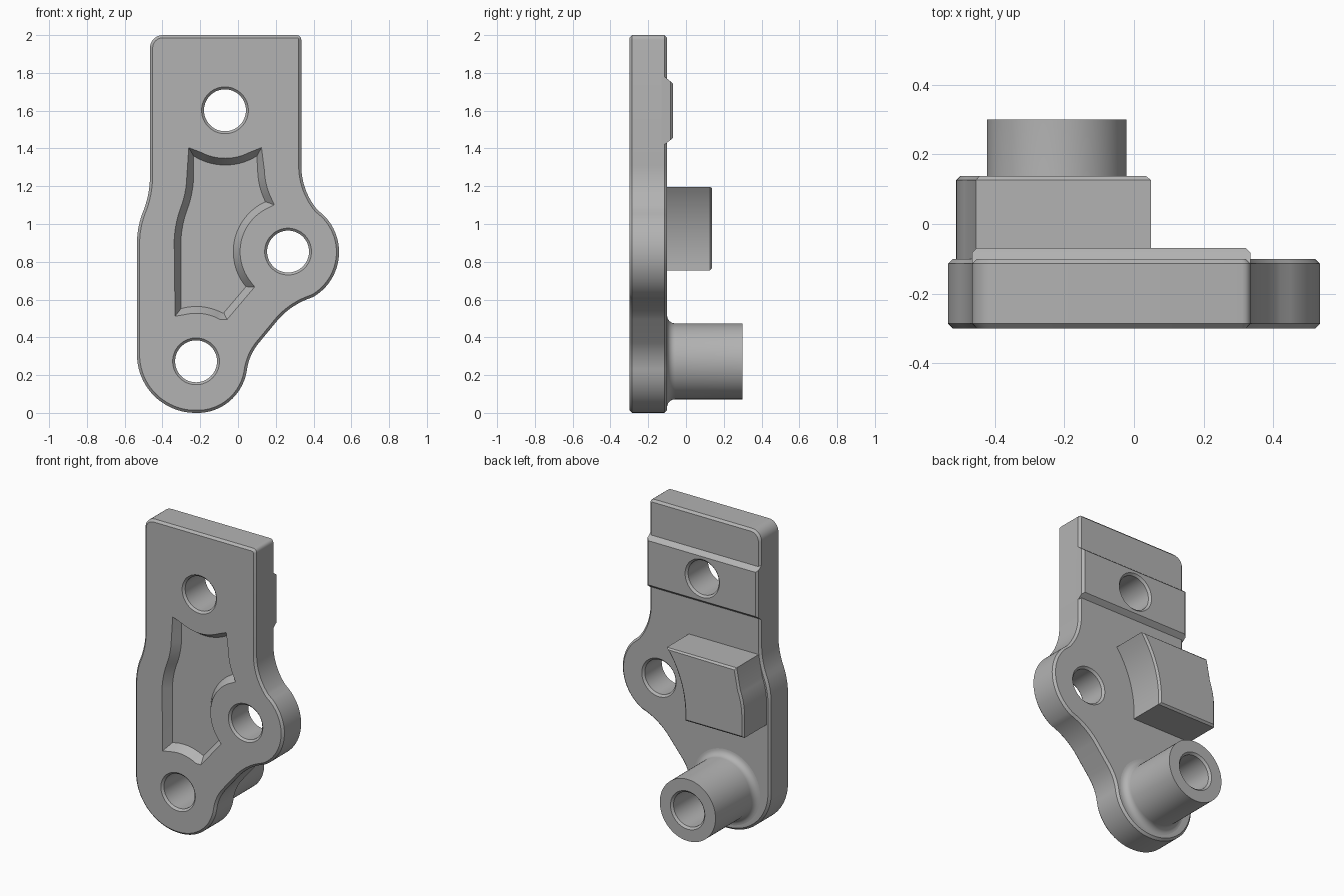
import bpy, bmesh, math
from mathutils import Vector

if "Cube" in bpy.data.objects:
    bpy.data.objects.remove(bpy.data.objects["Cube"], do_unlink=True)

grey = bpy.data.materials.new("machined_grey")
grey.use_nodes = True
tone = (0.45, 0.45, 0.45, 1)
grey.diffuse_color = tone
grey.node_tree.nodes["Principled BSDF"].inputs["Base Color"].default_value = tone


def arc(a, m, b, n=14):
    """Points on the circular arc from a through m to b."""
    a, m, b = Vector(a), Vector(m), Vector(b)
    d = 2 * (a.x * (m.y - b.y) + m.x * (b.y - a.y) + b.x * (a.y - m.y))
    s, t, u = a.length_squared, m.length_squared, b.length_squared
    c = Vector((s * (m.y - b.y) + t * (b.y - a.y) + u * (a.y - m.y),
                s * (b.x - m.x) + t * (a.x - b.x) + u * (m.x - a.x))) / d
    start, mid, end = (math.atan2(p.y - c.y, p.x - c.x) for p in (a, m, b))
    sweep = (end - start) % math.tau
    if (mid - start) % math.tau > sweep:
        sweep -= math.tau
    r = (a - c).length
    return [c + r * Vector((math.cos(start + sweep * i / n), math.sin(start + sweep * i / n)))
            for i in range(n + 1)]


def circle(c, r, n=64):
    return [Vector((c[0] + r * math.cos(math.tau * i / n), c[1] + r * math.sin(math.tau * i / n)))
            for i in range(n)]


def outline(*pieces):
    """Join points and arcs into one closed loop without doubles."""
    pts = []
    for piece in pieces:
        for p in (piece if isinstance(piece, list) else [piece]):
            p = Vector(p)
            if not pts or (p - pts[-1]).length > 0.002:
                pts.append(p)
    if (pts[0] - pts[-1]).length < 0.002:
        pts.pop()
    return pts


def grow(pts, d):
    """Offset a closed loop outward by d, with blunted corners."""
    n = len(pts)
    area = sum(pts[i - 1].cross(pts[i]) for i in range(n))
    side = 1 if area > 0 else -1
    out = []
    for i in range(n):
        e = (pts[i] - pts[i - 1]).normalized()
        f = (pts[(i + 1) % n] - pts[i]).normalized()
        ne, nf = Vector((e.y, -e.x)) * side, Vector((f.y, -f.x)) * side
        mitre = (ne + nf).normalized()
        out.append(pts[i] + mitre * d * min(1 / max(mitre.dot(ne), 0.1), 1.42))
    return out


def loft(name, layers):
    """Solid through equal loops in x and z, each placed at its own y."""
    bm = bmesh.new()
    rings = [[bm.verts.new((p.x, y, p.y)) for p in pts] for y, pts in layers]
    n = len(rings[0])
    for lo, hi in zip(rings, rings[1:]):
        for i in range(n):
            j = (i + 1) % n
            bm.faces.new((lo[i], lo[j], hi[j], hi[i]))
    bm.faces.new(rings[0])
    bm.faces.new(rings[-1])
    bmesh.ops.recalc_face_normals(bm, faces=bm.faces)
    mesh = bpy.data.meshes.new(name)
    bm.to_mesh(mesh)
    bm.free()
    mesh.materials.append(grey)
    ob = bpy.data.objects.new(name, mesh)
    bpy.context.collection.objects.link(ob)
    return ob


def activate(ob):
    bpy.ops.object.select_all(action="DESELECT")
    ob.select_set(True)
    bpy.context.view_layer.objects.active = ob


def cut(ob, cutters):
    activate(ob)
    for c in cutters:
        mod = ob.modifiers.new("cut", "BOOLEAN")
        mod.operation, mod.solver, mod.object = "DIFFERENCE", "EXACT", c
        bpy.ops.object.modifier_apply(modifier=mod.name)


FRONT, BACK, EDGE = -0.30, -0.10, 0.014
TOP_HOLE, SIDE_HOLE, LOW_HOLE = (-0.069, 1.602), (0.265, 0.854), (-0.222, 0.273)

# Main plate with chamfered rims
plate_shape = outline(
    arc((-0.466, 1.93), (-0.446, 1.98), (-0.396, 2.0), 8),
    arc((0.31, 2.0), (0.328, 1.993), (0.335, 1.975), 4),
    arc((0.335, 1.31), (0.355, 1.19), (0.42, 1.075)),
    arc((0.45, 1.05), (0.535, 0.854), (0.395, 0.612), 28),
    arc((0.395, 0.612), (0.30, 0.568), (0.215, 0.497)),
    arc((0.116, 0.377), (0.072, 0.31), (0.046, 0.22)),
    arc((0.046, 0.22), (-0.03, 0.075), (-0.227, 0.0)),
    arc((-0.227, 0.0), (-0.445, 0.091), (-0.535, 0.308), 20),
    arc((-0.535, 0.89), (-0.529, 0.97), (-0.507, 1.055), 8),
    arc((-0.507, 1.055), (-0.477, 1.15), (-0.466, 1.25), 8))
plate = loft("plate", [(FRONT, grow(plate_shape, -EDGE)), (FRONT + EDGE, plate_shape),
                       (BACK - EDGE, plate_shape), (BACK, grow(plate_shape, -EDGE))])


# Raised band across the back
def rect(inset_x, inset_z):
    x0, x1, z0, z1 = -0.466 + inset_x, 0.335 - inset_x, 1.42 + inset_z, 1.78 - inset_z
    return [Vector(p) for p in ((x0, z0), (x1, z0), (x1, z1), (x0, z1))]


band = loft("back_band", [(-0.13, rect(0, 0)), (-0.11, rect(0, 0.003)),
                          (-0.083, rect(0, 0.024)), (-0.069, rect(0.014, 0.036))])

# Stop block with a hollow side
block_shape = outline(
    arc((0.049, 1.197), (-0.046, 1.02), (-0.083, 0.755)),
    (-0.511, 0.755),
    arc((-0.511, 0.89), (-0.503, 0.98), (-0.48, 1.06), 8),
    (-0.454, 1.197))
block = loft("stop_block", [(-0.13, block_shape), (0.126, block_shape),
                            (0.138, grow(block_shape, -0.012))])

# Round boss with a filleted foot
boss_r, fillet = 0.201, 0.042
foot = [(BACK + fillet * (1 - math.cos(a)), boss_r + fillet * (1 - math.sin(a)))
        for a in (math.radians(15 * k) for k in range(7))]
boss = loft("boss", [(y, circle(LOW_HOLE, r))
                     for y, r in [(-0.13, boss_r + fillet)] + foot + [(0.30, boss_r)]])

# Front pocket with sloping walls
pocket_floor = outline(
    arc((-0.235, 1.36), (-0.069, 1.312), (0.100, 1.36)),
    arc((0.104, 1.28), (0.115, 1.20), (0.145, 1.118), 6),
    arc((0.145, 1.118), (-0.025, 0.854), (0.042, 0.668), 24),
    (-0.075, 0.53),
    arc((-0.085, 0.53), (-0.205, 0.563), (-0.302, 0.552)),
    arc((-0.302, 0.91), (-0.293, 0.99), (-0.271, 1.07), 6),
    arc((-0.271, 1.07), (-0.245, 1.16), (-0.235, 1.25), 6))
pocket_rim = grow(pocket_floor, 0.036)
pocket = loft("pocket_cutter", [(FRONT - 0.05, pocket_rim), (FRONT, pocket_rim),
                                (FRONT + 0.055, pocket_floor)])


# Chamfered through holes
def drill(name, centre, back):
    r, lip = 0.111, 0.013
    wide, bore = circle(centre, r + lip), circle(centre, r)
    return loft(name, [(FRONT - 0.05, wide), (FRONT, wide), (FRONT + lip, bore),
                       (back - lip, bore), (back, wide), (back + 0.05, wide)])


top_drill = drill("top_drill", TOP_HOLE, -0.069)
side_drill = drill("side_drill", SIDE_HOLE, BACK)
low_drill = drill("low_drill", LOW_HOLE, 0.30)
cut(plate, [pocket, top_drill, side_drill, low_drill])
cut(band, [top_drill])
cut(boss, [low_drill])
for helper in (pocket, top_drill, side_drill, low_drill):
    bpy.data.objects.remove(helper, do_unlink=True)

# Smooth the curved walls, keep the edges crisp
for ob in (plate, band, block, boss):
    activate(ob)
    bpy.ops.object.shade_smooth_by_angle(angle=math.radians(25))
